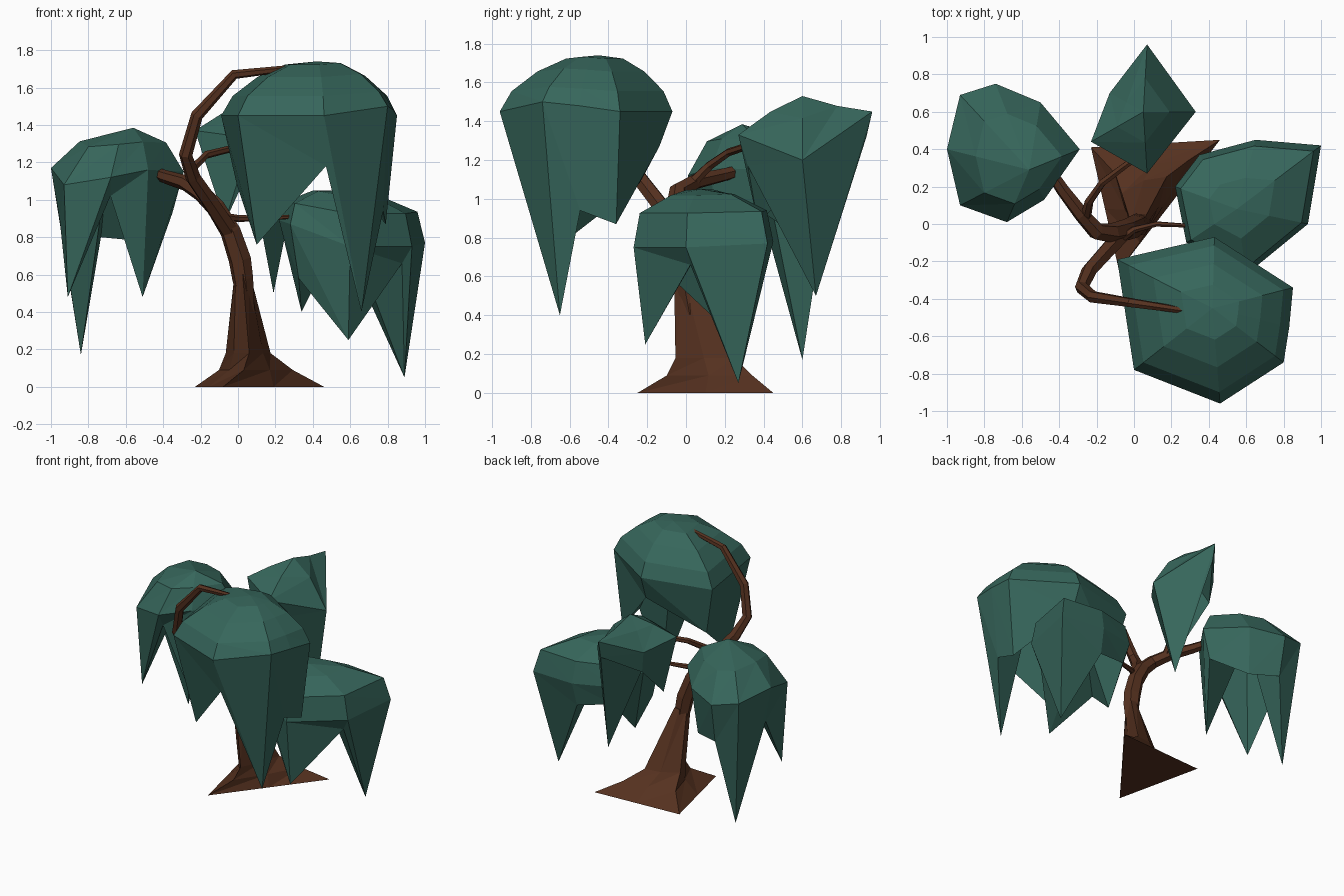
import bpy
import bmesh
import math
from mathutils import Matrix, Vector

cube = bpy.data.objects.get("Cube")
if cube:
    bpy.data.objects.remove(cube, do_unlink=True)


def make_material(name, colour):
    material = bpy.data.materials.new(name)
    material.use_nodes = True
    material.diffuse_color = colour
    material.node_tree.nodes["Principled BSDF"].inputs["Base Color"].default_value = colour
    return material


bark = make_material("bark brown", (0.092, 0.031, 0.014, 1))
leaf = make_material("leaf green", (0.037, 0.133, 0.105, 1))


def loft(name, rings, material):
    """Bridge rings of equal length; a one-point ring closes to a tip."""
    bm = bmesh.new()
    rows = [[bm.verts.new(p) for p in ring] for ring in rings]
    for low, high in zip(rows, rows[1:]):
        count = max(len(low), len(high))
        for i in range(count):
            j = (i + 1) % count
            if len(low) == 1:
                bm.faces.new((low[0], high[j], high[i]))
            elif len(high) == 1:
                bm.faces.new((low[i], low[j], high[0]))
            else:
                bm.faces.new((low[i], low[j], high[j]))
                bm.faces.new((low[i], high[j], high[i]))
    for row in (rows[0], rows[-1]):
        if len(row) > 1:
            bm.faces.new(row)
    bmesh.ops.recalc_face_normals(bm, faces=bm.faces)
    mesh = bpy.data.meshes.new(name)
    bm.to_mesh(mesh)
    bm.free()
    mesh.materials.append(material)
    obj = bpy.data.objects.new(name, mesh)
    bpy.context.collection.objects.link(obj)


def tube(name, path, sides=6):
    """Tapered limb through points given as (x, y, z, radius)."""
    points = [Vector(p[:3]) for p in path]
    side, last = None, None
    rings = []
    for i, point in enumerate(points):
        ahead = points[min(i + 1, len(points) - 1)]
        behind = points[max(i - 1, 0)]
        tangent = (ahead - behind).normalized()
        if side is None:
            side = tangent.orthogonal().normalized()
        else:
            side = last.rotation_difference(tangent) @ side
        last = tangent
        other = tangent.cross(side)
        ring = []
        for k in range(sides):
            angle = math.tau * k / sides
            ring.append(point + path[i][3] * (math.cos(angle) * side + math.sin(angle) * other))
        rings.append(ring)
    loft(name, rings, bark)


def canopy(name, rim, hem, crown, apex):
    """Faceted dome with hanging points. A hem entry is a tip or a notch height."""
    centre = sum((Vector(p) for p in rim), Vector()) / len(rim)
    apex = Vector(apex)
    lower = []
    for point, drop in zip(rim, hem):
        if isinstance(drop, tuple):
            lower.append(Vector(drop))
        else:
            notch = Vector(point).lerp(centre, 0.15)
            notch.z = drop
            lower.append(notch)
    rings = [[centre + Vector((0, 0, 0.08))], lower, rim]
    for scale, height in crown:
        ring = []
        for point in rim:
            p = apex.lerp(Vector(point), scale)
            p.z = height + (point[2] - centre.z) * scale * 0.5
            ring.append(p)
        rings.append(ring)
    rings.append([apex])
    loft(name, rings, leaf)


# Three-cornered flared trunk foot, turning slightly as it rises
corners = [Vector((-0.29, 0.21, 0)), Vector((-0.14, -0.45, 0)), Vector((0.4, 0.25, 0))]
foot = []
for z, x, y, scale, bulge, turn in ((0, 0.06, 0.2, 1, 1, 0), (0.09, 0.08, 0.17, 0.58, 1.1, 0.12),
                                    (0.18, 0.06, 0.12, 0.37, 1.3, 0.3),
                                    (0.6, 0.025, 0, 0.13, 1.7, 0.3)):
    spin = Matrix.Rotation(turn, 3, "Z")
    turned = [spin @ c * scale for c in corners]
    ring = []
    for a, b in zip(turned, turned[1:] + turned[:1]):
        ring += [a + Vector((x, y, z)), (a + b) * 0.5 * bulge + Vector((x, y, z))]
    foot.append(ring)
loft("trunk_foot", foot, bark)

# Trunk and limbs
tube("trunk_and_left_limb", [
    (0.05, 0.03, 0.4, 0.04), (0.025, 0, 0.58, 0.058), (0.01, -0.01, 0.68, 0.062),
    (-0.04, -0.03, 0.83, 0.057),
    (-0.12, -0.05, 0.96, 0.053), (-0.2, -0.04, 1.04, 0.048), (-0.28, 0.05, 1.09, 0.042),
    (-0.38, 0.18, 1.12, 0.036), (-0.46, 0.3, 1.15, 0.03)])
tube("tall_front_limb", [
    (-0.05, -0.04, 0.84, 0.05), (-0.15, -0.15, 0.99, 0.045), (-0.24, -0.25, 1.12, 0.042),
    (-0.28, -0.34, 1.24, 0.036), (-0.22, -0.39, 1.45, 0.033), (-0.02, -0.42, 1.67, 0.026),
    (0.25, -0.46, 1.7, 0.018), (0.35, -0.47, 1.71, 0.012)])
tube("back_limb", [
    (-0.26, 0.03, 1.08, 0.03), (-0.24, 0.12, 1.17, 0.024),
    (-0.17, 0.22, 1.24, 0.021), (-0.05, 0.31, 1.27, 0.019), (0.05, 0.38, 1.28, 0.015)])
tube("right_limb", [
    (-0.1, -0.1, 0.91, 0.025), (0, -0.03, 0.9, 0.019),
    (0.12, 0, 0.9, 0.015), (0.31, -0.01, 0.91, 0.01)])

# Hanging leaf clumps
canopy("left_canopy",
       [(-0.74, 0.75, 1.1), (-0.93, 0.69, 1.14), (-1, 0.4, 1.17), (-0.93, 0.1, 1.08),
        (-0.68, 0.01, 1.12), (-0.48, 0.13, 1.16), (-0.29, 0.4, 1.15), (-0.5, 0.65, 1.13)],
       [0.8, (-0.84, 0.6, 0.17), 0.9, (-0.91, 0.14, 0.48),
        1.02, (-0.51, 0.17, 0.48), 0.93, 0.78],
       [(0.65, 1.3)], (-0.56, 0.29, 1.385))
canopy("front_canopy",
       [(-0.09, -0.19, 1.45), (0.43, -0.07, 1.45), (0.85, -0.34, 1.45), (0.83, -0.55, 1.48),
        (0.8, -0.74, 1.5), (0.46, -0.96, 1.45), (0, -0.78, 1.45)],
       [1.08, 1.27, (0.79, -0.36, 0.87), 0.94,
        (0.66, -0.65, 0.4), (0.47, -0.88, 1.18), (0.1, -0.65, 0.76)],
       [(0.88, 1.56), (0.62, 1.66), (0.33, 1.725)], (0.42, -0.45, 1.74))
canopy("back_canopy",
       [(0.07, 0.96, 1.45), (-0.13, 0.7, 1.32), (-0.23, 0.44, 1.37),
        (0.07, 0.27, 1.33), (0.33, 0.6, 1.2)],
       [(0.07, 0.93, 1.32), 1.16, (-0.07, 0.37, 0.88), 1.17, (0.19, 0.67, 0.5)],
       [(0.5, 1.45)], (0.05, 0.6, 1.53))
canopy("right_canopy",
       [(0.22, 0.2, 0.89), (0.35, 0.37, 0.8), (0.65, 0.45, 0.78), (1, 0.42, 0.77),
        (0.93, 0, 0.75), (0.6, -0.27, 0.75), (0.28, -0.1, 0.87)],
       [(0.34, 0.13, 0.4), 0.65, 0.6, (0.89, 0.27, 0.05),
        0.66, (0.59, -0.21, 0.25), 0.58],
       [(0.91, 0.95), (0.45, 1.03)], (0.55, 0.08, 1.05))
